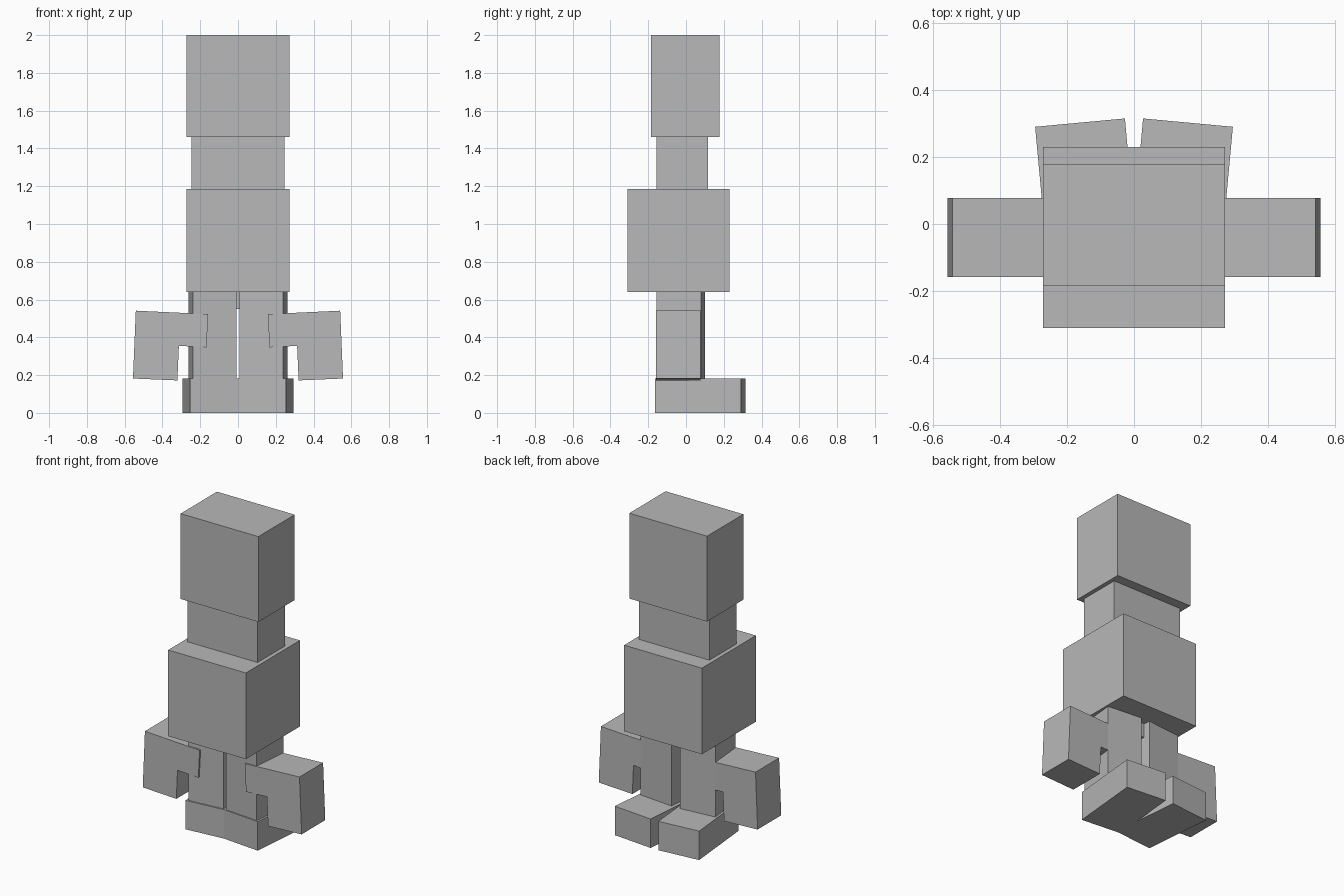
import bpy
import bmesh
import math

if "Cube" in bpy.data.objects:
    bpy.data.objects.remove(bpy.data.objects["Cube"])

grey = bpy.data.materials.new("plain grey")
grey.diffuse_color = (0.48, 0.48, 0.48, 1.0)
grey.use_nodes = True
grey.node_tree.nodes["Principled BSDF"].inputs["Base Color"].default_value = grey.diffuse_color


def prism(name, points, axis, lo, hi):
    """Extrude a 2D outline along z (points are x,y) or along y (points are x,z)."""
    def place(p, t):
        return (p[0], p[1], t) if axis == "z" else (p[0], t, p[1])
    bm = bmesh.new()
    face = bm.faces.new([bm.verts.new(place(p, lo)) for p in points])
    new = bmesh.ops.extrude_face_region(bm, geom=[face])["geom"]
    step = (0, 0, hi - lo) if axis == "z" else (0, hi - lo, 0)
    bmesh.ops.translate(bm, vec=step,
                        verts=[v for v in new if isinstance(v, bmesh.types.BMVert)])
    bmesh.ops.recalc_face_normals(bm, faces=bm.faces)
    mesh = bpy.data.meshes.new(name)
    bm.to_mesh(mesh)
    bm.free()
    mesh.materials.append(grey)
    obj = bpy.data.objects.new(name, mesh)
    bpy.context.collection.objects.link(obj)
    return obj


def box(name, half_x, y0, y1, z0, z1):
    pts = [(-half_x, y0), (half_x, y0), (half_x, y1), (-half_x, y1)]
    return prism(name, pts, "z", z0, z1)


def turned_block(name, side, corner, width, depth, z0, z1, angle=math.radians(5.3)):
    """Block turned about z, placed by its outer back corner."""
    c, s = math.cos(angle), math.sin(angle)
    x, y = corner
    across = (-width * c, width * s)      # outer to inner
    ahead = (-depth * s, -depth * c)      # back to front
    pts = [(x, y), (x + across[0], y + across[1]),
           (x + across[0] + ahead[0], y + across[1] + ahead[1]),
           (x + ahead[0], y + ahead[1])]
    return prism(name, [(side * px, py) for px, py in pts], "z", z0, z1)


# Stacked head, neck and chest
box("head", 0.272, -0.185, 0.178, 1.46, 2.0)
box("neck", 0.246, -0.155, 0.117, 1.185, 1.46)
box("chest", 0.272, -0.31, 0.23, 0.64, 1.185)
box("hip_link", 0.05, -0.10, 0.06, 0.55, 0.64)

# Bent arm outline, slightly tilted
arm = [(0.158, 0.523), (0.541, 0.541), (0.556, 0.182),
       (0.321, 0.172), (0.313, 0.355), (0.167, 0.347)]

for side, label in ((-1, "left"), (1, "right")):
    turned_block(label + "_foot", side, (0.295, 0.29), 0.269, 0.456, 0.0, 0.183)
    turned_block(label + "_leg", side, (0.261, 0.08), 0.232, 0.236, 0.183, 0.64)
    prism(label + "_arm", [(side * x, z) for x, z in arm], "y", -0.158, 0.078)
